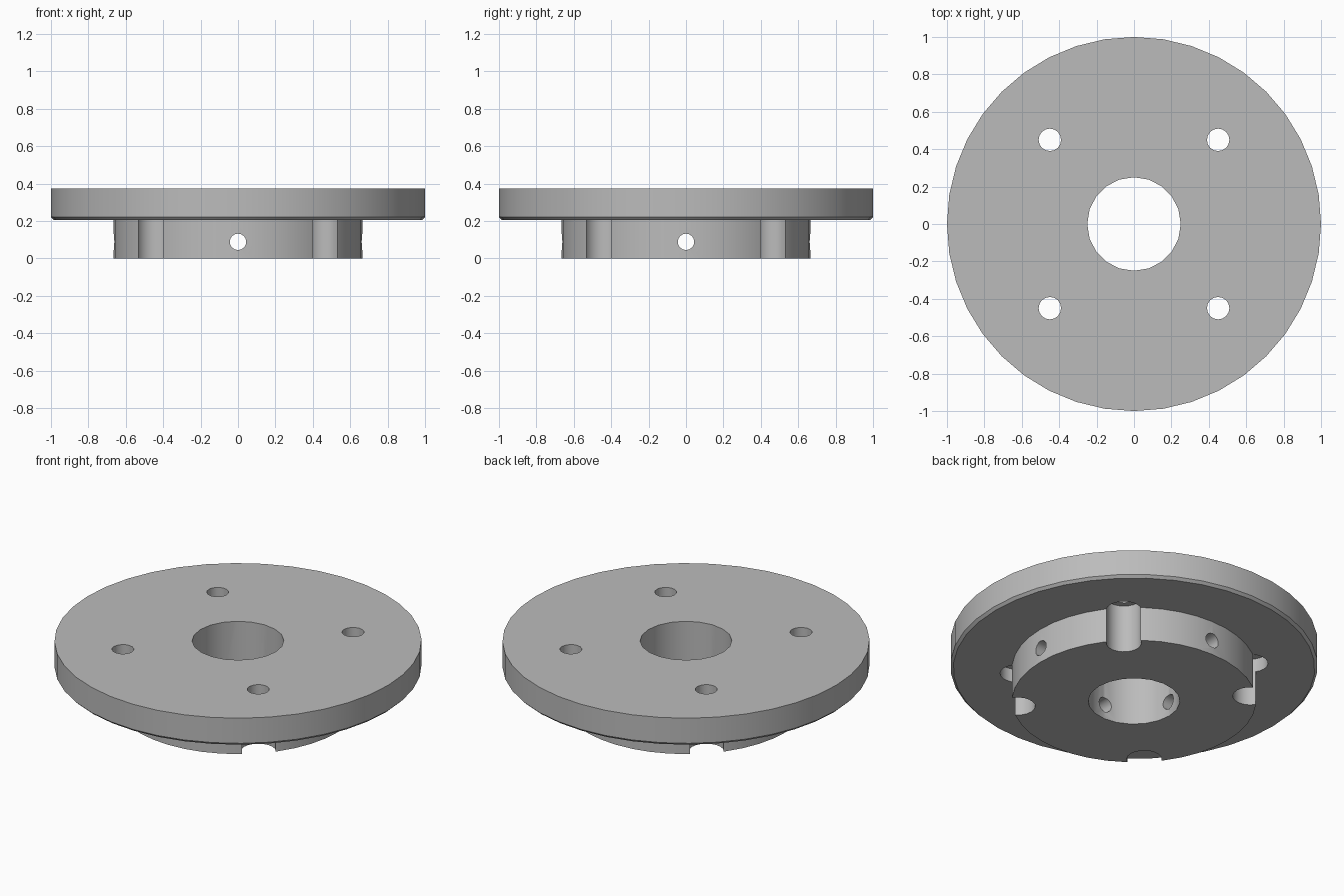
import bpy
import bmesh
from math import pi, radians
from mathutils import Matrix, Vector

cube = bpy.data.objects.get("Cube")
if cube:
    bpy.data.objects.remove(cube, do_unlink=True)

R_FLANGE, R_HUB, R_BORE = 1.0, 0.665, 0.25
Z_SEAT, Z_TOP, CHAMFER = 0.206, 0.372, 0.015
BOLT = 0.45            # bolt holes sit at (+-BOLT, +-BOLT)

grey = bpy.data.materials.new("machined grey")
grey.use_nodes = True
colour = (0.5, 0.5, 0.5, 1)
grey.diffuse_color = colour
grey.node_tree.nodes["Principled BSDF"].inputs["Base Color"].default_value = colour


def new_object(name, bm):
    mesh = bpy.data.meshes.new(name)
    bmesh.ops.recalc_face_normals(bm, faces=bm.faces)
    bm.to_mesh(mesh)
    bm.free()
    mesh.materials.append(grey)
    obj = bpy.data.objects.new(name, mesh)
    bpy.context.collection.objects.link(obj)
    return obj


def revolve(name, profile, steps):
    """Turn a radius/height profile around z into a closed solid."""
    bm = bmesh.new()
    verts = [bm.verts.new((r, 0, z)) for r, z in profile]
    edges = [bm.edges.new(pair) for pair in zip(verts, verts[1:])]
    bmesh.ops.spin(bm, geom=verts + edges, axis=(0, 0, 1), cent=(0, 0, 0),
                   angle=2 * pi, steps=steps)
    bmesh.ops.remove_doubles(bm, verts=bm.verts, dist=1e-4)
    bmesh.ops.holes_fill(bm, edges=[e for e in bm.edges if e.is_boundary], sides=0)
    return new_object(name, bm)


def drill(body, radius, start, end, sides):
    """Cut a round hole from start to end."""
    start, end = Vector(start), Vector(end)
    axis = end - start
    turn = axis.to_track_quat('Z', 'Y').to_matrix().to_4x4()
    bm = bmesh.new()
    bmesh.ops.create_cone(bm, cap_ends=True, segments=sides, radius1=radius,
                          radius2=radius, depth=axis.length,
                          matrix=Matrix.Translation((start + end) / 2) @ turn)
    cutter = new_object("hole_cutter", bm)
    cutter.hide_render = True
    mod = body.modifiers.new("hole", 'BOOLEAN')
    mod.operation = 'DIFFERENCE'
    mod.solver = 'EXACT'
    mod.object = cutter
    bpy.ops.object.modifier_apply(modifier=mod.name)
    bpy.data.objects.remove(cutter, do_unlink=True)


# Flange plate with a chamfered lower rim, standing on a narrower hub
flange = revolve("flanged_hub", [
    (R_HUB, 0), (R_HUB, Z_SEAT), (R_FLANGE - CHAMFER, Z_SEAT),
    (R_FLANGE, Z_SEAT + CHAMFER), (R_FLANGE, Z_TOP)], 40)
bpy.ops.object.select_all(action='DESELECT')
bpy.context.view_layer.objects.active = flange
flange.select_set(True)

# Centre bore
drill(flange, R_BORE, (0, 0, -0.1), (0, 0, 0.5), 20)

# Bolt holes, each with a counterbore that notches the hub
for sx in (-1, 1):
    for sy in (-1, 1):
        x, y = sx * BOLT, sy * BOLT
        drill(flange, 0.096, (x, y, -0.1), (x, y, 0.287), 20)
        drill(flange, 0.06, (x, y, 0.2), (x, y, 0.5), 16)

# Radial set-screw holes from the hub's side into the bore
for direction in ((1, 0), (-1, 0), (0, 1), (0, -1)):
    dx, dy = direction
    drill(flange, 0.044, (0.1 * dx, 0.1 * dy, 0.088), (0.8 * dx, 0.8 * dy, 0.088), 16)

bpy.ops.object.shade_smooth_by_angle(angle=radians(30))
